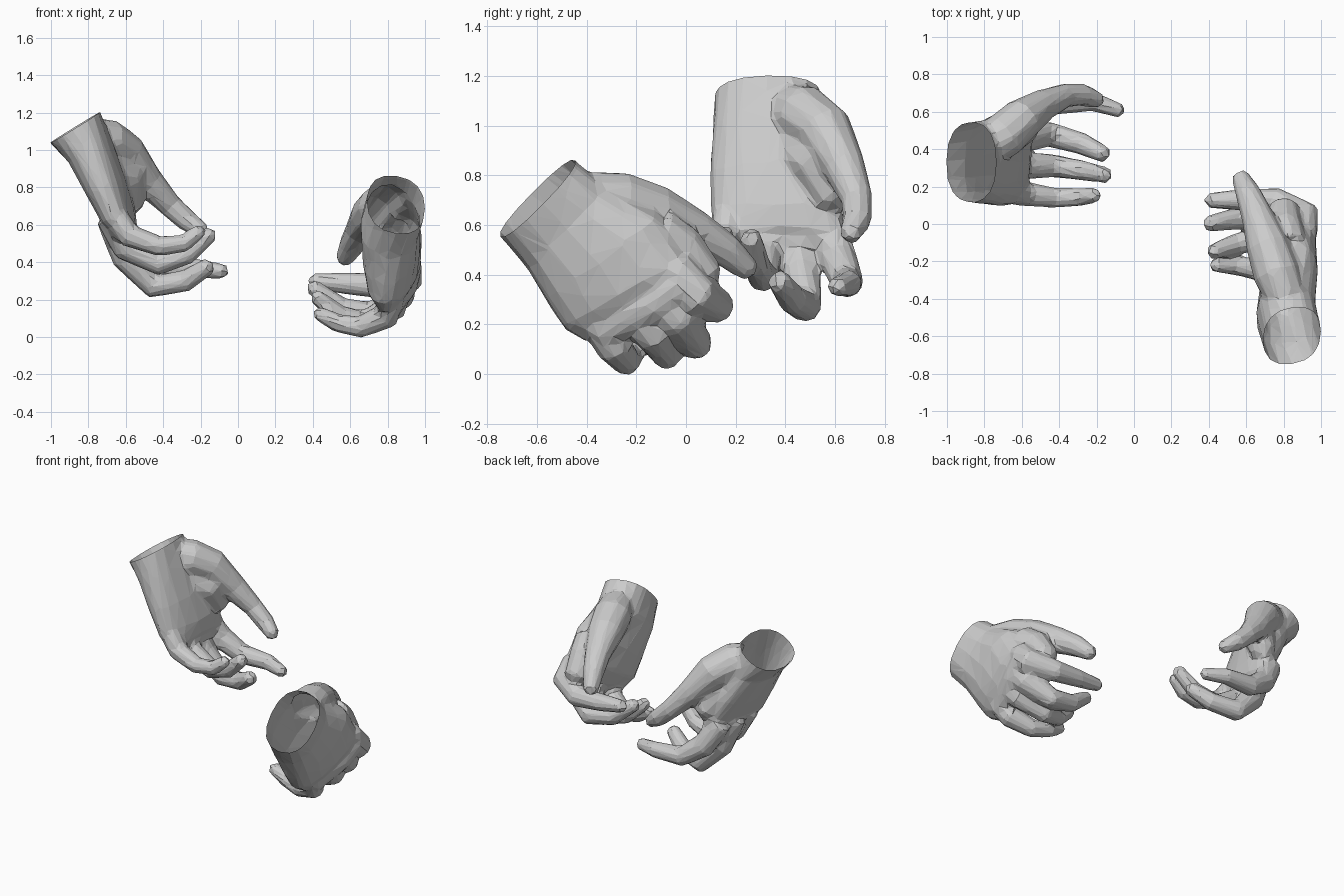
import bpy, bmesh, math
from mathutils import Vector

if "Cube" in bpy.data.objects:
    bpy.data.objects.remove(bpy.data.objects["Cube"])


def loft(bm, rings, tip):
    """Skin a list of vertex rings; cap the start, fan the end to a tip."""
    vs = [[bm.verts.new(p) for p in r] for r in rings]
    n = len(vs[0])
    for a, b in zip(vs, vs[1:]):
        for i in range(n):
            j = (i + 1) % n
            bm.faces.new((a[i], a[j], b[j], b[i]))
    bm.faces.new(vs[0][::-1])
    end = bm.verts.new(tip)
    for i in range(n):
        bm.faces.new((vs[-1][i], vs[-1][(i + 1) % n], end))


def tangents(pts):
    last = len(pts) - 1
    return [(pts[min(i + 1, last)] - pts[max(i - 1, 0)]).normalized() for i in range(last + 1)]


def digit(bm, path, n=10, swell=1.05):
    """Tapered tube through joints given as (x, y, z, radius)."""
    pts = [Vector(p[:3]) for p in path]
    tans = tangents(pts)
    q = tans[0].to_track_quat('Z', 'Y')
    prev, rings = tans[0], []
    for p, t, joint in zip(pts, tans, path):
        q = prev.rotation_difference(t) @ q
        prev = t
        rings.append([p + q @ Vector((math.cos(2 * math.pi * k / n), math.sin(2 * math.pi * k / n), 0)) * joint[3] * swell
                      for k in range(n)])
    loft(bm, rings, pts[-1] + tans[-1] * path[-1][3] * 0.8)


def palm(bm, sections, n=16):
    """Rounded-box loft; each section is (thumb edge, little-finger edge, half thickness)."""
    secs = [(Vector(p), Vector(q), h) for p, q, h in sections]
    mids = [(p + q) / 2 for p, q, h in secs]
    start = (mids[1] - mids[0]).normalized()
    back = start * -0.07
    secs.insert(0, (secs[0][0] + back, secs[0][1] + back, secs[0][2]))
    mids = [(p + q) / 2 for p, q, h in secs]
    tans = tangents(mids)
    rings = []
    for (p, q, h), m, t in zip(secs, mids, tans):
        w = (p - q) / 2
        d = t.cross(w).normalized() * h
        ring = []
        for k in range(n):
            c, s = math.cos(2 * math.pi * k / n), math.sin(2 * math.pi * k / n)
            ring.append(m + w * math.copysign(abs(c) ** 0.85, c) + d * math.copysign(abs(s) ** 0.85, s))
        rings.append(ring)
    loft(bm, rings, mids[-1] + tans[-1] * 0.02)
    return mids[1], start


def keep_largest_shell(bm):
    """Drop any stray inner shells left after fusing."""
    left, shells = set(bm.verts), []
    while left:
        stack, shell = [left.pop()], []
        while stack:
            v = stack.pop()
            shell.append(v)
            for e in v.link_edges:
                o = e.other_vert(v)
                if o in left:
                    left.remove(o)
                    stack.append(o)
        shells.append(shell)
    shells.sort(key=len)
    for s in shells[:-1]:
        bmesh.ops.delete(bm, geom=s, context='VERTS')


def hand(name, sections, digits, faces=1500):
    bm = bmesh.new()
    wrist, axis = palm(bm, sections)
    for d in digits:
        digit(bm, d)
    bmesh.ops.recalc_face_normals(bm, faces=bm.faces[:])
    me = bpy.data.meshes.new(name)
    bm.to_mesh(me)
    bm.free()
    ob = bpy.data.objects.new(name, me)
    bpy.context.collection.objects.link(ob)
    # Fuse palm and digits, soften the joins
    rm = ob.modifiers.new("fuse", 'REMESH')
    rm.mode = 'VOXEL'
    rm.voxel_size = 0.011
    sm = ob.modifiers.new("soften", 'SMOOTH')
    sm.factor, sm.iterations = 0.5, 20
    dg = bpy.context.evaluated_depsgraph_get()
    count = len(ob.evaluated_get(dg).data.polygons) * 2
    # Reduce to low-poly facets
    dec = ob.modifiers.new("facets", 'DECIMATE')
    dec.ratio = min(1.0, faces / max(count, 1))
    dg.update()
    dg = bpy.context.evaluated_depsgraph_get()
    result = bpy.data.meshes.new_from_object(ob.evaluated_get(dg))
    ob.modifiers.clear()
    # Cut the wrist open
    bm = bmesh.new()
    bm.from_mesh(result)
    keep_largest_shell(bm)
    bmesh.ops.bisect_plane(bm, geom=bm.verts[:] + bm.edges[:] + bm.faces[:],
                           plane_co=wrist, plane_no=axis, clear_inner=True)
    for f in bm.faces:
        f.smooth = False
    bm.to_mesh(result)
    bm.free()
    ob.data = result
    return ob


# Upper hand, reaching down toward +x (index, middle, ring, little, thumb, thumb web, knuckles)
hand("upper_hand",
     [((-.87, .545, 1.13), (-.87, .115, 1.11), .158),
      ((-.77, .56, 1.0), (-.81, .105, .98), .128),
      ((-.68, .61, .82), (-.735, .095, .80), .112),
      ((-.61, .63, .66), (-.665, .10, .63), .09),
      ((-.57, .645, .56), (-.62, .12, .56), .055)],
     [[(-.67, .56, .64, .07), (-.565, .61, .47, .076), (-.42, .65, .37, .064), (-.22, .655, .365, .052), (-.07, .605, .35, .039)],
      [(-.69, .43, .64, .07), (-.60, .46, .43, .078), (-.45, .48, .272, .067), (-.28, .43, .30, .058), (-.155, .37, .38, .045)],
      [(-.69, .29, .64, .07), (-.60, .315, .48, .075), (-.42, .31, .39, .06), (-.27, .285, .44, .053), (-.145, .26, .555, .043)],
      [(-.68, .18, .68, .065), (-.58, .16, .54, .064), (-.42, .14, .485, .053), (-.29, .145, .50, .048), (-.20, .155, .57, .039)],
      [(-.80, .40, 1.07, .10), (-.70, .47, 1.045, .118), (-.60, .56, .98, .11), (-.48, .64, .83, .082), (-.36, .69, .70, .062), (-.27, .69, .62, .058), (-.185, .66, .56, .043)],
      [(-.70, .45, .90, .10), (-.60, .53, .85, .10), (-.575, .60, .70, .075)],
      [(-.61, .59, .56, .068), (-.635, .40, .54, .075), (-.625, .18, .59, .062)]])

# Lower hand, reaching back with the fingers curled toward -x
hand("lower_hand",
     [((.845, -.44, .855), (.845, -.755, .56), .158),
      ((.825, -.32, .76), (.80, -.645, .43), .16),
      ((.87, -.10, .64), (.78, -.555, .28), .15),
      ((.90, .0, .47), (.77, -.49, .18), .125),
      ((.90, .06, .37), (.78, -.41, .13), .07)],
     [[(.90, -.05, .43, .075), (.915, .04, .32, .083), (.76, .125, .275, .068), (.58, .13, .285, .057), (.40, .125, .30, .041)],
      [(.88, -.15, .35, .075), (.87, -.03, .225, .08), (.72, .04, .122, .066), (.55, .03, .155, .058), (.395, .0, .27, .043)],
      [(.86, -.25, .29, .075), (.83, -.13, .16, .076), (.68, -.075, .08, .062), (.54, -.11, .115, .055), (.415, -.15, .22, .041)],
      [(.82, -.36, .22, .07), (.79, -.29, .11, .072), (.65, -.24, .052, .058), (.53, -.22, .075, .049), (.425, -.22, .13, .038)],
      [(.81, -.39, .71, .105), (.765, -.27, .69, .122), (.715, -.12, .645, .112), (.66, .04, .575, .083), (.61, .165, .495, .067), (.567, .255, .415, .047)],
      [(.82, -.12, .56, .11), (.80, -.02, .50, .10), (.80, .08, .38, .08)],
      [(.91, .0, .38, .075), (.88, -.13, .285, .082), (.81, -.35, .165, .068)]])
